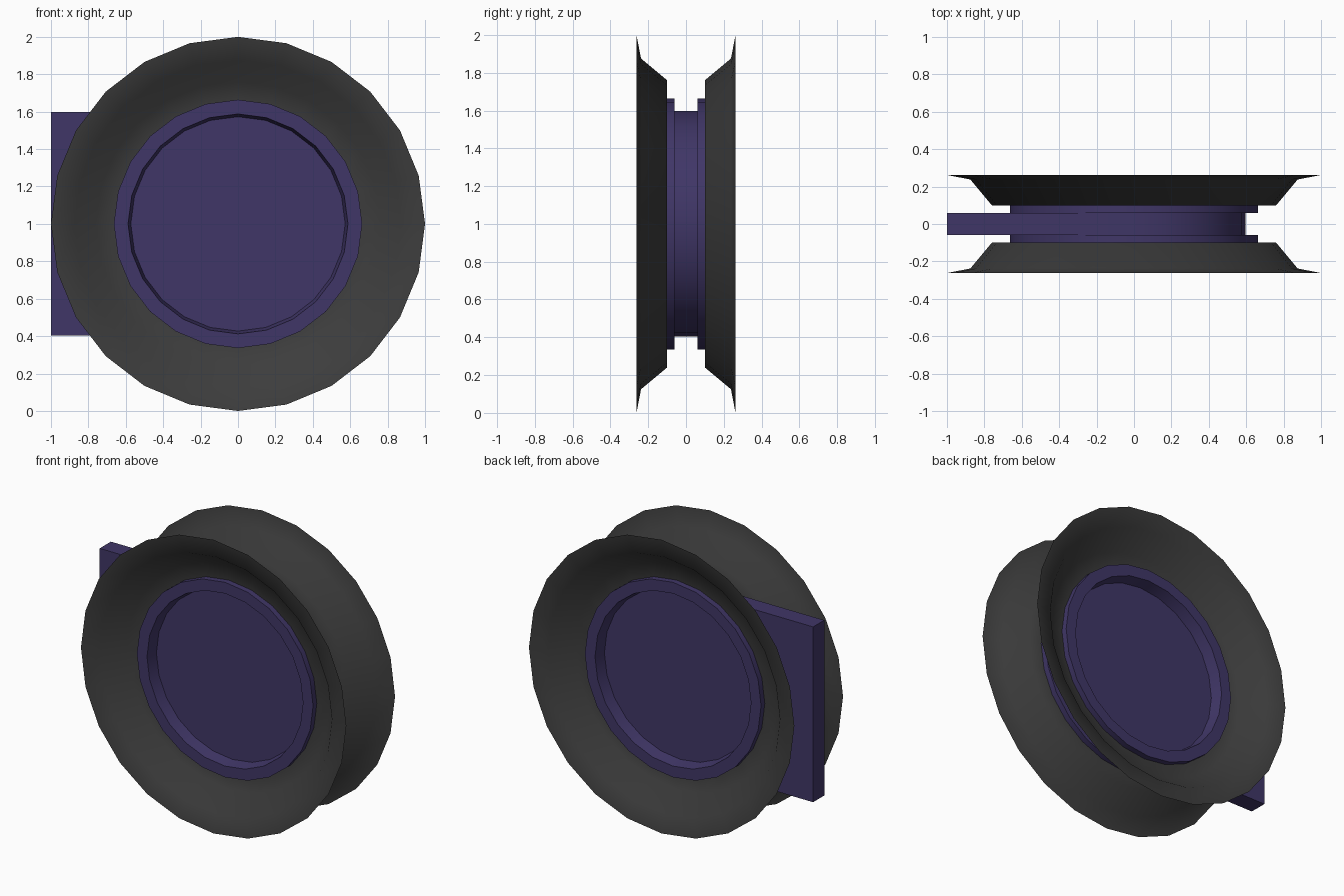
import bpy, bmesh
from math import cos, sin, pi, radians

if "Cube" in bpy.data.objects:
    bpy.data.objects.remove(bpy.data.objects["Cube"])

SEG = 24
CENTRE_Z = 1.0


def material(name, rgb):
    m = bpy.data.materials.new(name)
    m.diffuse_color = (*rgb, 1)
    m.use_nodes = True
    m.node_tree.nodes["Principled BSDF"].inputs["Base Color"].default_value = m.diffuse_color
    return m


purple = material("purple", (0.051, 0.037, 0.135))
charcoal = material("charcoal", (0.046, 0.046, 0.046))


def finish(name, bm, mat, angle):
    mesh = bpy.data.meshes.new(name)
    bm.to_mesh(mesh)
    bm.free()
    mesh.materials.append(mat)
    ob = bpy.data.objects.new(name, mesh)
    bpy.context.collection.objects.link(ob)
    bpy.ops.object.select_all(action='DESELECT')
    ob.select_set(True)
    bpy.context.view_layer.objects.active = ob
    bpy.ops.object.shade_smooth_by_angle(angle=radians(angle))
    return ob


def lathe(name, profile, side, mat, closed, angle):
    """Turn a (radius, y) profile around the wheel axle."""
    bm = bmesh.new()
    rings = []
    for r, y in profile:
        rings.append([bm.verts.new((r * cos(2 * pi * i / SEG), side * y,
                                    CENTRE_Z + r * sin(2 * pi * i / SEG)))
                      for i in range(SEG)])
    pairs = list(zip(rings, rings[1:]))
    if closed:
        pairs.append((rings[-1], rings[0]))
    for a, b in pairs:
        for i in range(SEG):
            j = (i + 1) % SEG
            bm.faces.new((a[i], a[j], b[j], b[i]))
    bmesh.ops.recalc_face_normals(bm, faces=bm.faces)
    return finish(name, bm, mat, angle)


# Flared flange and raised hub rim on each side
flange = [(0.62, 0.10), (0.76, 0.10), (0.875, 0.238), (1.0, 0.262)]
rim = [(0.664, 0.06), (0.664, 0.14), (0.588, 0.14), (0.573, 0.06)]
for label, side in (("front", -1), ("back", 1)):
    lathe(label + "_flange", flange, side, charcoal, False, 80)
    lathe(label + "_hub_rim", rim, side, purple, True, 30)

# Central plate: round on the right, square end on the left
R, T = 0.597, 0.06
outline = [(-1.0, -R), (0.0, -R)]
outline += [(R * sin(pi * i / 12), -R * cos(pi * i / 12)) for i in range(1, 12)]
outline += [(0.0, R), (-1.0, R)]
bm = bmesh.new()
face = bm.faces.new([bm.verts.new((x, -T, CENTRE_Z + z)) for x, z in outline])
ext = bmesh.ops.extrude_face_region(bm, geom=[face], use_keep_orig=True)
bmesh.ops.translate(bm, vec=(0, 2 * T, 0),
                    verts=[v for v in ext["geom"] if isinstance(v, bmesh.types.BMVert)])
bmesh.ops.recalc_face_normals(bm, faces=bm.faces)
finish("central_plate", bm, purple, 30)
